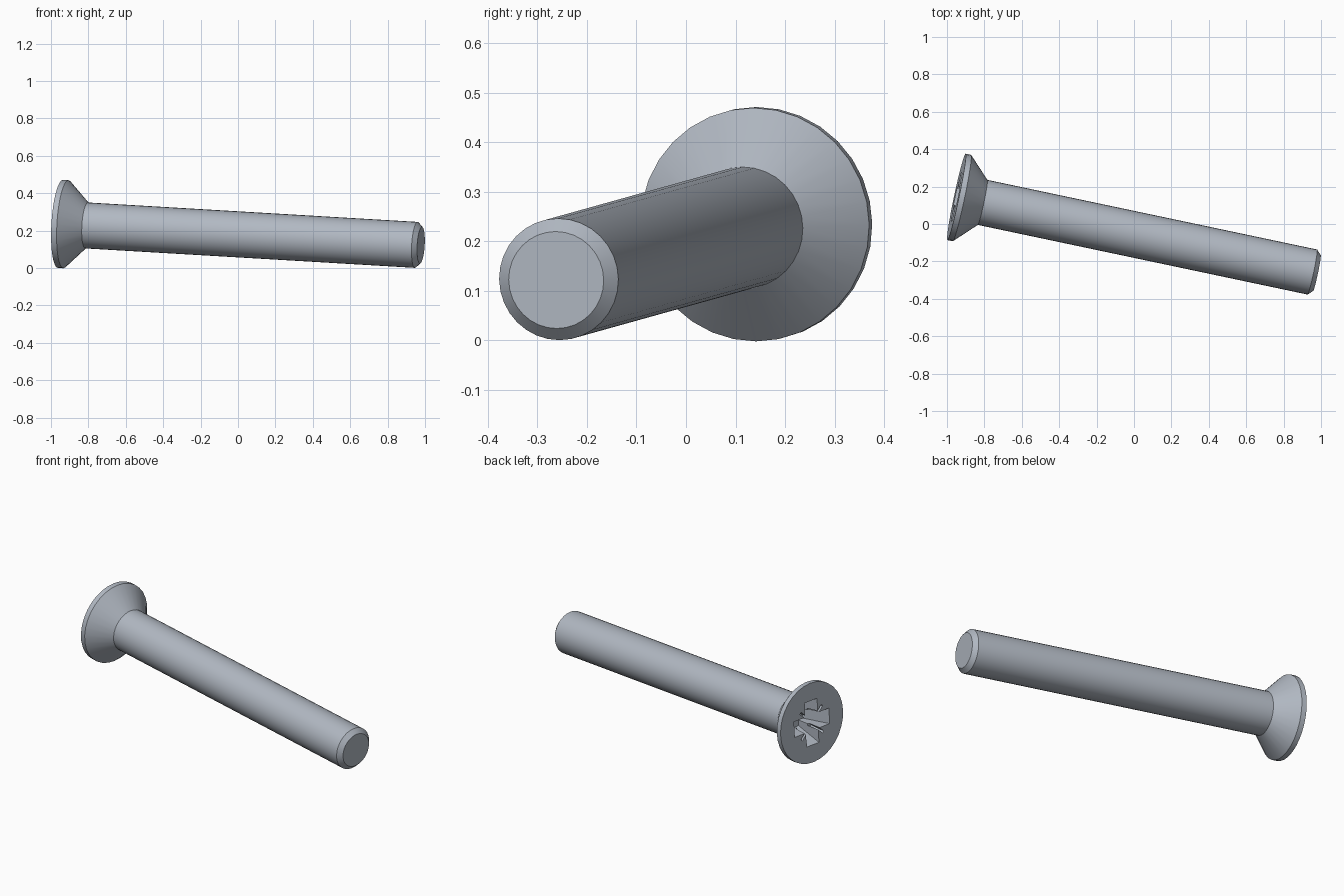
import bpy
import bmesh
import math
from mathutils import Vector, Matrix

cube = bpy.data.objects.get("Cube")
if cube:
    bpy.data.objects.remove(cube, do_unlink=True)

# Screw axis, from the head face to the tip
HEAD = Vector((-0.949, 0.145, 0.2355))
TIP = Vector((0.978, -0.262, 0.122))
LENGTH = (TIP - HEAD).length
SIDES = 32

steel = bpy.data.materials.new("steel")
steel.use_nodes = True
colour = (0.44, 0.48, 0.54, 1)
steel.diffuse_color = colour
steel.node_tree.nodes["Principled BSDF"].inputs["Base Color"].default_value = colour


def make_object(name, bm):
    bmesh.ops.recalc_face_normals(bm, faces=bm.faces)
    mesh = bpy.data.meshes.new(name)
    bm.to_mesh(mesh)
    bm.free()
    mesh.materials.append(steel)
    obj = bpy.data.objects.new(name, mesh)
    bpy.context.collection.objects.link(obj)
    return obj


def lathe(name, profile):
    """Closed solid of revolution from (radius, depth) points."""
    bm = bmesh.new()
    rings = []
    for r, z in profile:
        angles = [2 * math.pi * i / SIDES for i in range(SIDES)]
        rings.append([bm.verts.new((r * math.cos(a), r * math.sin(a), z)) for a in angles])
    for low, high in zip(rings, rings[1:]):
        for i in range(SIDES):
            j = (i + 1) % SIDES
            bm.faces.new((low[i], low[j], high[j], high[i]))
    bm.faces.new(rings[0])
    bm.faces.new(rings[-1])
    return make_object(name, bm)


def tapered_block(name, top, bottom, z_top, z_bottom, angle):
    """Block whose top and bottom rectangles are (x_min, x_max, half_width)."""
    bm = bmesh.new()
    ends = []
    for (x0, x1, w), z in ((top, z_top), (bottom, z_bottom)):
        ends.append([bm.verts.new((x, y, z))
                     for x, y in ((x0, -w), (x1, -w), (x1, w), (x0, w))])
    upper, lower = ends
    bm.faces.new(upper)
    bm.faces.new(lower)
    for i in range(4):
        j = (i + 1) % 4
        bm.faces.new((upper[i], upper[j], lower[j], lower[i]))
    bmesh.ops.rotate(bm, verts=bm.verts, matrix=Matrix.Rotation(angle, 3, "Z"))
    return make_object(name, bm)


# Countersunk head, shank and chamfered tip
screw = lathe("countersunk_screw", [
    (0.236, 0), (0.236, 0.03), (0.123, 0.143),
    (0.123, LENGTH - 0.025), (0.098, LENGTH)])

# Cross recess and the four thin diagonal grooves
cutters = []
for k in range(2):
    cutters.append(tapered_block("recess_cutter", (-0.14, 0.14, 0.048), (-0.07, 0.07, 0.036),
                                 -0.02, 0.15, k * math.pi / 2))
for k in range(4):
    cutters.append(tapered_block("groove_cutter", (0.03, 0.118, 0.007), (0.03, 0.085, 0.007),
                                 -0.01, 0.08, (k + 0.5) * math.pi / 2))

bpy.ops.object.select_all(action="DESELECT")
screw.select_set(True)
bpy.context.view_layer.objects.active = screw
for cutter in cutters:
    cutter.hide_render = True
    cut = screw.modifiers.new("recess", "BOOLEAN")
    cut.operation = "DIFFERENCE"
    cut.solver = "EXACT"
    cut.object = cutter
    bpy.ops.object.modifier_apply(modifier=cut.name)
    bpy.data.objects.remove(cutter, do_unlink=True)

bpy.ops.object.shade_smooth_by_angle(angle=math.radians(25))

# Lay the screw along its axis, one recess arm pointing up
axis = (TIP - HEAD).normalized()
side = axis.cross(Vector((0, 0, 1))).normalized()
up = side.cross(axis)
turn = Matrix((side, -up, axis)).transposed()
if turn.determinant() < 0:
    turn = Matrix((side, up, axis)).transposed()
screw.data.transform(Matrix.Translation(HEAD) @ turn.to_4x4())
screw.data.update()
